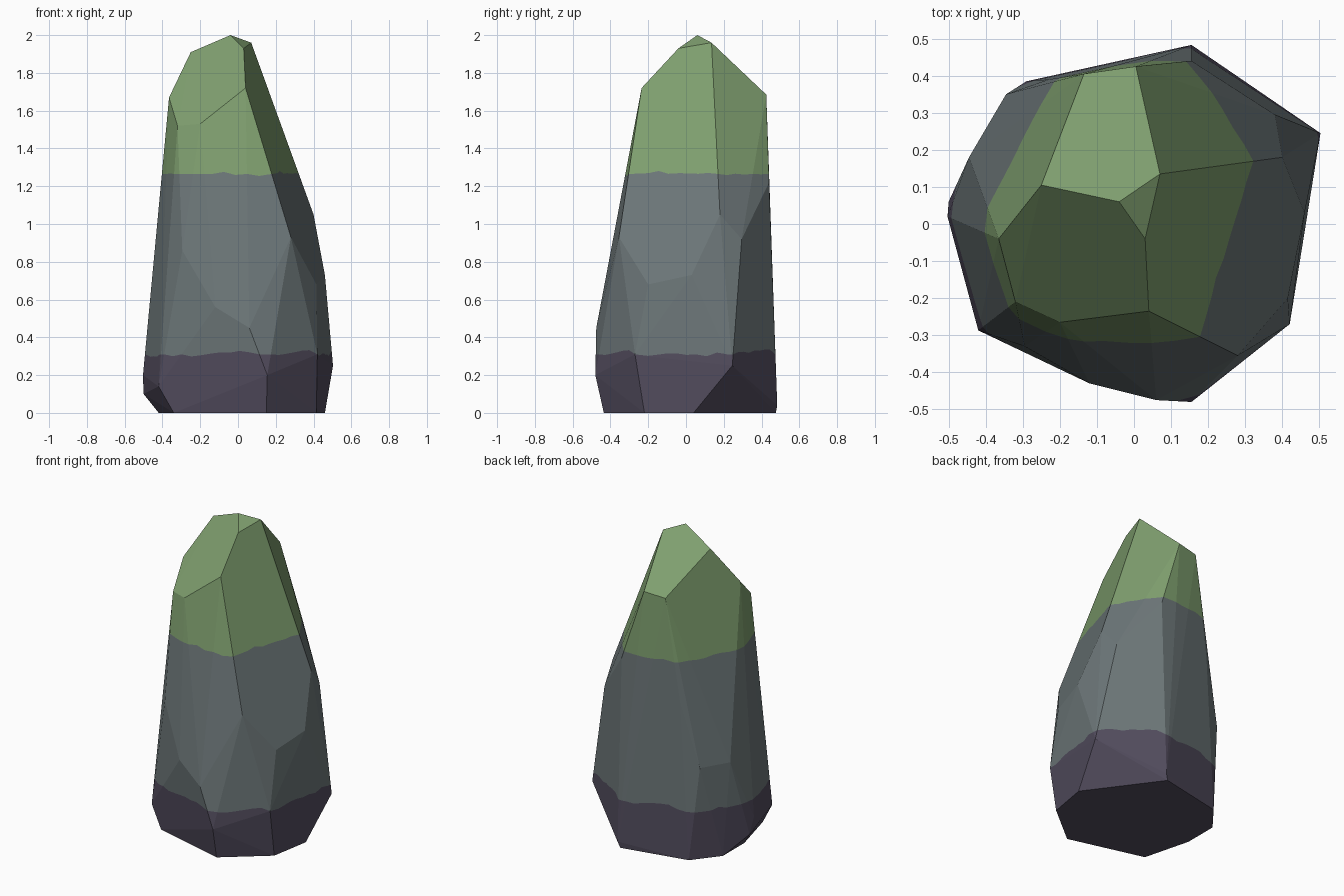
import bpy, bmesh, math, random
from mathutils import Vector

if "Cube" in bpy.data.objects:
    bpy.data.objects.remove(bpy.data.objects["Cube"])

random.seed(4)

# Corner points of the chiselled boulder, from the crown down to the foot
CORNERS = [
    # crown
    (-.04, .06, 2), (.07, .135, 1.96), (.03, -.04, 1.93), (-.25, .105, 1.91),
    (-.135, .405, 1.67), (.005, .425, 1.685), (.04, -.235, 1.72),
    (-.365, -.04, 1.67), (-.2, -.265, 1.53), (-.32, -.21, 1.52),
    # body
    (.155, .44, 1.22), (.4, .18, 1.05), (-.23, .39, 1.02), (.28, -.355, .93),
    (.38, .295, .92), (-.295, -.33, .86), (.46, .03, .73), (.415, -.2, .68),
    (-.445, .18, .6), (-.345, .35, .6), (.14, .455, .56), (-.12, -.43, .56),
    (.06, -.475, .45), (.2, -.44, .43),
    # foot
    (.42, -.27, .31), (.503, .245, .25), (.155, -.48, .2), (-.503, .02, .2),
    (-.42, -.287, .14), (-.5, .06, .1), (.155, .483, .04),
    # flat base
    (.15, -.435, 0), (.415, -.22, 0), (.46, .04, 0), (.14, .475, 0),
    (-.29, .385, 0), (-.42, .22, 0), (-.42, 0, 0), (-.34, -.305, 0),
]
BANDS = (.31, 1.265)   # heights where the colour changes


def material(name, rgb):
    m = bpy.data.materials.new(name)
    m.diffuse_color = (*rgb, 1)
    m.use_nodes = True
    m.node_tree.nodes["Principled BSDF"].inputs["Base Color"].default_value = m.diffuse_color
    return m


def wavy(bm, edge):
    """Split a band edge and slide the new points up and down within the face."""
    start, end = edge.verts
    direction = (end.co - start.co).normalized()
    normal = sum((f.normal for f in edge.link_faces), Vector()).normalized()
    slide = normal.cross(direction)
    if slide.z < 0:
        slide = -slide
    pieces = int(edge.calc_length() / .05)
    for k in range(pieces, 1, -1):
        _, new = bmesh.utils.edge_split(edge, start, 1 / k)
        new.co += slide * random.uniform(-.012, .016)
        edge = next(e for e in new.link_edges if e.other_vert(new) is end)
        start = new


# Faceted body: hull of the corners, with nearly flat triangles merged
bm = bmesh.new()
for c in CORNERS:
    bm.verts.new(c)
hull = bmesh.ops.convex_hull(bm, input=bm.verts[:])
loose = [v for v in bm.verts if not v.link_faces]
bmesh.ops.delete(bm, geom=loose, context='VERTS')
bmesh.ops.dissolve_limit(bm, angle_limit=math.radians(3),
                         verts=bm.verts[:], edges=bm.edges[:])
bmesh.ops.recalc_face_normals(bm, faces=bm.faces[:])

# Colour bands cut by height
for z in BANDS:
    bmesh.ops.bisect_plane(bm, geom=bm.verts[:] + bm.edges[:] + bm.faces[:],
                           plane_co=(0, 0, z), plane_no=(0, 0, 1))
bm.normal_update()
for f in bm.faces:
    mid = f.calc_center_bounds().z
    f.material_index = sum(mid > z for z in BANDS)
    f.smooth = False

# Uneven borders between the bands
borders = [e for e in bm.edges if len(e.link_faces) == 2
           and e.link_faces[0].material_index != e.link_faces[1].material_index]
for e in borders:
    wavy(bm, e)

mesh = bpy.data.meshes.new("boulder")
bm.to_mesh(mesh)
bm.free()
for m in (material("damp purple stone", (.085, .073, .112)),
          material("grey stone", (.15, .182, .188)),
          material("moss green", (.214, .35, .16))):
    mesh.materials.append(m)
bpy.context.collection.objects.link(bpy.data.objects.new("boulder", mesh))
